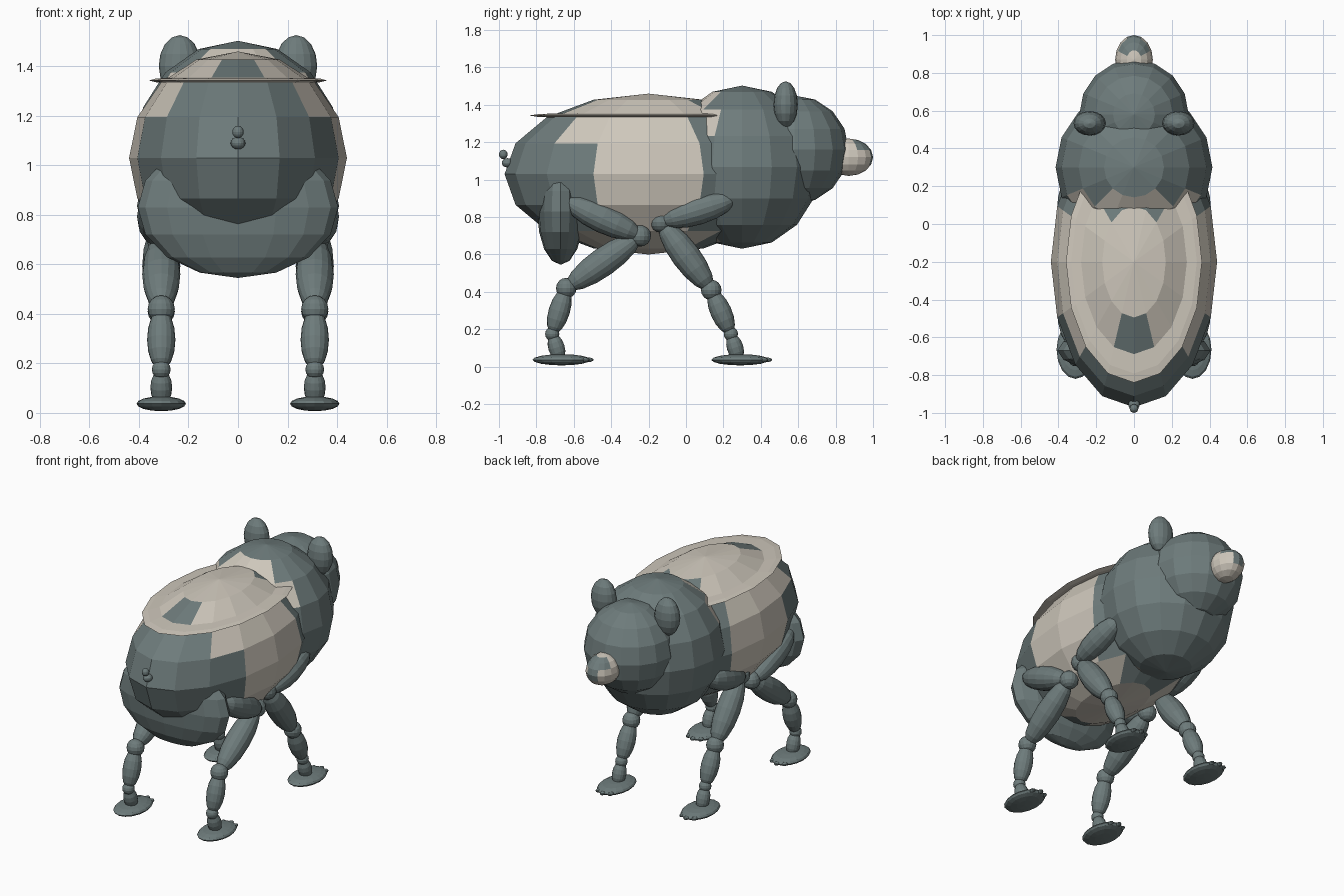
import bpy, bmesh, math
from mathutils import Vector, Matrix

if "Cube" in bpy.data.objects:
    bpy.data.objects.remove(bpy.data.objects["Cube"])


def colour(name, rgb):
    m = bpy.data.materials.new(name)
    m.diffuse_color = (*rgb, 1)
    m.use_nodes = True
    m.node_tree.nodes["Principled BSDF"].inputs["Base Color"].default_value = m.diffuse_color
    return m


SLATE = colour("slate_grey", (0.155, 0.2, 0.2))
CREAM = colour("cream", (0.62, 0.575, 0.50))


def ellipsoid(name, centre, radii, mats=(SLATE,), rule=None, axis=(0, 0, 1), seg=16, rings=8):
    """Faceted ellipsoid; rule(local unit point) gives the material index."""
    bm = bmesh.new()
    bmesh.ops.create_uvsphere(bm, u_segments=seg, v_segments=rings, radius=1)
    if rule:
        for f in bm.faces:
            f.material_index = rule(f.calc_center_median())
    bm.transform(Matrix.Diagonal((*radii, 1)))
    turn = Vector((0, 0, 1)).rotation_difference(Vector(axis)).to_matrix().to_4x4()
    bm.transform(Matrix.Translation(centre) @ turn)
    me = bpy.data.meshes.new(name)
    bm.to_mesh(me)
    bm.free()
    for m in mats:
        me.materials.append(m)
    ob = bpy.data.objects.new(name, me)
    bpy.context.collection.objects.link(ob)
    return ob


def limb(name, x, a, b, r):
    """Spindle between two (y, z) points."""
    p, q = Vector((x, *a)), Vector((x, *b))
    d = q - p
    ellipsoid(name, (p + q) / 2, (r, r, d.length / 2), axis=d)


# Colour rules
def body_rule(c):
    a = math.degrees(math.atan2(abs(c.x), -c.y))     # 0 = rear, 180 = front
    lat = math.degrees(math.asin(max(-1, min(1, c.z / max(c.length, 0.01)))))
    if abs(lat) > 67.5:
        return 1
    if abs(lat) > 45:
        return int(22.5 < a < 135)
    if abs(lat) > 22.5:
        return int((45 if lat > 0 else 67.5) < a < 112.5)
    return int(67.5 < a < 112.5)


def shoulder_rule(c):
    return int(c.y < -0.43 and (c.z > 0.35 or c.z < -0.6))


def snout_rule(c):
    return int(c.y < 0.25 or (c.z < 0.2 and c.y < 0.85))


# Torso
ellipsoid("body", (0, -0.2, 1.03), (0.44, 0.77, 0.43), (SLATE, CREAM), body_rule)
ellipsoid("back_disc", (0, -0.2, 1.343), (0.36, 0.64, 0.019), (CREAM,))
ellipsoid("shoulders", (0, 0.3, 1.067), (0.415, 0.415, 0.436), (SLATE, CREAM), shoulder_rule)
ellipsoid("hips", (0, -0.67, 0.83), (0.405, 0.125, 0.285))

# Head
ellipsoid("head", (0, 0.58, 1.16), (0.29, 0.29, 0.29))
ellipsoid("snout", (0, 0.87, 1.12), (0.10, 0.13, 0.10), (SLATE, CREAM), snout_rule)

# Tail
ellipsoid("tail_base", (0, -0.955, 1.09), (0.03, 0.03, 0.025))
ellipsoid("tail_tip", (0, -0.977, 1.135), (0.023, 0.023, 0.025))

# Leg joints as (y, z): hip end, knee, hock, ankle, foot centre
legs = {
    "front": ((0.265, 0.90), (-0.135, 0.775), (0.135, 0.41), (0.24, 0.175), (0.29, 0.037)),
    "hind": ((-0.645, 0.885), (-0.245, 0.70), (-0.64, 0.42), (-0.715, 0.175), (-0.665, 0.037)),
}
for side, s in (("right", 1), ("left", -1)):
    ellipsoid(f"ear_{side}", (s * 0.235, 0.533, 1.402), (0.085, 0.065, 0.124))
    for kind, (hip, knee, hock, ankle, foot) in legs.items():
        n = f"{kind}_{side}"
        x = s * 0.31
        limb(n + "_upper_leg", s * 0.33, hip, knee, 0.078)
        limb(n + "_thigh", x, knee, hock, 0.077)
        limb(n + "_shin", x, hock, ankle, 0.057)
        limb(n + "_pastern", x, ankle, (foot[0] - 0.005, 0.03), 0.044)
        for part, p, r in (("knee", knee, 0.058), ("hock", hock, 0.055), ("ankle", ankle, 0.038)):
            ellipsoid(f"{n}_{part}", (x, *p), (r, r, r))
        # Flat foot with three small toes at its front edge
        ellipsoid(n + "_foot", (x, *foot), (0.10, 0.155, 0.03))
        for i in (-1, 0, 1):
            ellipsoid(f"{n}_toe_{i + 2}", (x + i * 0.045, foot[0] + 0.145 - 0.02 * abs(i), 0.037),
                      (0.016, 0.026, 0.012), seg=8, rings=6)
